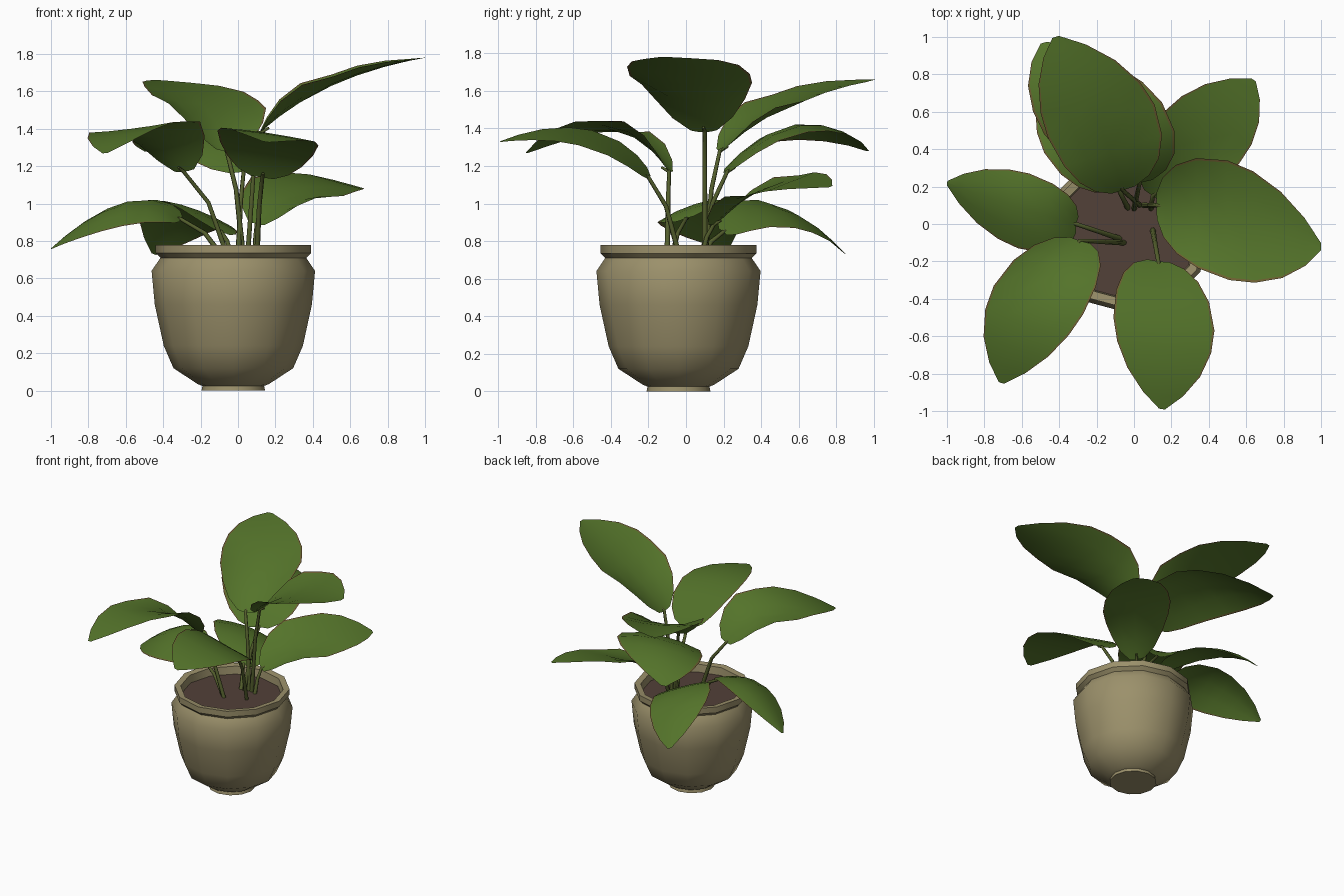
import bpy, bmesh, math
from mathutils import Vector as V

if "Cube" in bpy.data.objects:
    bpy.data.objects.remove(bpy.data.objects["Cube"])


def mat(name, c):
    m = bpy.data.materials.new(name)
    m.diffuse_color = (*c, 1)
    m.use_nodes = True
    m.node_tree.nodes["Principled BSDF"].inputs["Base Color"].default_value = m.diffuse_color
    return m


POT = mat("clay_beige", (0.33, 0.282, 0.147))
SOIL = mat("soil_brown", (0.085, 0.052, 0.04))
LEAF = mat("leaf_green", (0.088, 0.172, 0.023))
EDGE = mat("leaf_edge_brown", (0.15, 0.11, 0.03))
STEM = mat("stem_green", (0.085, 0.11, 0.025))


def finish(name, bm, mats, angle=None):
    me = bpy.data.meshes.new(name)
    bm.to_mesh(me)
    bm.free()
    ob = bpy.data.objects.new(name, me)
    bpy.context.collection.objects.link(ob)
    for m in mats:
        me.materials.append(m)
    if angle:
        bpy.ops.object.select_all(action='DESELECT')
        ob.select_set(True)
        bpy.context.view_layer.objects.active = ob
        bpy.ops.object.shade_smooth_by_angle(angle=math.radians(angle))
    return ob


def lathe(name, profile, sides, mats, caps, angle=None):
    """Turn (radius, z) points around the pot axis."""
    bm = bmesh.new()
    rings = []
    for r, z in profile:
        rings.append([bm.verts.new((-0.025 + r * math.cos(2 * math.pi * i / sides),
                                    -0.04 + r * math.sin(2 * math.pi * i / sides), z))
                      for i in range(sides)])
    for a, b in zip(rings, rings[1:]):
        for i in range(sides):
            j = (i + 1) % sides
            bm.faces.new((a[i], a[j], b[j], b[i]))
    if 'b' in caps:
        bm.faces.new(rings[0][::-1])
    if 't' in caps:
        bm.faces.new(rings[-1])
    return finish(name, bm, mats, angle)


# pot with foot, belly, neck and rim
lathe("pot", [(0.17, 0), (0.165, 0.025), (0.19, 0.035), (0.32, 0.12), (0.372, 0.24),
              (0.42, 0.46), (0.437, 0.64), (0.39, 0.71), (0.40, 0.72), (0.415, 0.735),
              (0.415, 0.78), (0.37, 0.775), (0.36, 0.68)], 12, [POT], 'b', 42)
lathe("soil", [(0.30, 0.70), (0.365, 0.715)], 12, [SOIL], 't')


# leaf blade outline: (position along the midrib, half width)
OUTLINE = [(0, 0.22), (0.05, 0.5), (0.15, 0.74), (0.3, 0.92), (0.5, 1.0),
           (0.65, 0.93), (0.8, 0.72), (0.92, 0.4), (1, 0.06)]
ACROSS = [-1, -0.96, -0.5, 0, 0.5, 0.96, 1]


def leaf(name, base, mid, tip, left, right):
    base, mid, tip = V(base), V(mid), V(tip)
    dl, dr = V(left) - mid, V(right) - mid
    roll, cup = (dr.z - dl.z) / 2, (dr.z + dl.z) / 2
    bm = bmesh.new()
    rows = []
    for t, w in OUTLINE:
        c = (base * (2 * t - 1) * (t - 1) + mid * 4 * t * (1 - t) + tip * t * (2 * t - 1))
        # side lobes lift near the stalk
        fold = cup + max(0, 0.5 - t) * 0.3 if cup > 0 else cup
        row = []
        for u in ACROSS:
            s = u * w
            p = c + (dr * s if s > 0 else dl * -s)
            p.z = c.z + roll * s + fold * s * s
            row.append(bm.verts.new(p))
        rows.append(row)
    for a, b in zip(rows, rows[1:]):
        for i in range(len(ACROSS) - 1):
            f = bm.faces.new((a[i], a[i + 1], b[i + 1], b[i]))
            f.material_index = 1 if i in (0, len(ACROSS) - 2) else 0
    finish(name, bm, [LEAF, EDGE], 60)


def stem(name, root, base, mid):
    """Tapered stalk, running on a little under the blade."""
    root, base, mid = V(root), V(base), V(mid)
    bend = V((root.x * 0.55 + base.x * 0.45, root.y * 0.55 + base.y * 0.45,
              root.z * 0.35 + base.z * 0.65))
    end = base.lerp(mid, 0.12) + V((0, 0, -0.005))
    cu = bpy.data.curves.new(name, 'CURVE')
    cu.dimensions = '3D'
    cu.bevel_depth = 0.014
    cu.bevel_resolution = 1
    cu.use_fill_caps = True
    sp = cu.splines.new('POLY')
    pts = [(root, 1.1), (bend, 0.9), (base, 0.8), (end, 0.5)]
    sp.points.add(len(pts) - 1)
    for p, (co, r) in zip(sp.points, pts):
        p.co = (*co, 1)
        p.radius = r
    cu.materials.append(STEM)
    ob = bpy.data.objects.new(name, cu)
    bpy.context.collection.objects.link(ob)


def plant_leaf(name, root, base, mid, tip, left, right):
    leaf(name + "_leaf", base, mid, tip, left, right)
    stem(name + "_stem", root, base, mid)


# eight leaves; left and right are seen looking from base to tip
plant_leaf("upper_right", (0.05, 0.1, 0.7), (0.12, 0.1, 1.38), (0.5, 0.04, 1.63),
           (1.0, -0.12, 1.78), (0.5, 0.34, 1.69), (0.51, -0.30, 1.68))
plant_leaf("upper_back", (0.03, 0.1, 0.7), (-0.06, 0.18, 1.28), (-0.19, 0.54, 1.53),
           (-0.42, 1.0, 1.66), (-0.46, 0.46, 1.58), (0.11, 0.64, 1.55))
plant_leaf("middle_back", (0.0, 0.08, 0.7), (0.03, 0.22, 1.17), (-0.16, 0.58, 1.42),
           (-0.48, 0.97, 1.28), (-0.48, 0.48, 1.33), (0.15, 0.65, 1.38))
plant_leaf("low_back_right", (0.09, 0.08, 0.7), (0.1, 0.15, 0.89), (0.37, 0.45, 1.09),
           (0.64, 0.77, 1.09), (0.16, 0.6, 1.15), (0.56, 0.32, 1.04))
plant_leaf("low_left", (-0.07, -0.08, 0.7), (-0.31, 0.0, 0.92), (-0.62, 0.09, 0.99),
           (-1.0, 0.22, 0.76), (-0.62, -0.13, 0.88), (-0.56, 0.27, 1.01))
plant_leaf("low_back", (-0.03, 0.08, 0.7), (-0.09, 0.2, 0.85), (-0.29, 0.5, 0.97),
           (-0.45, 0.85, 0.73), (-0.48, 0.38, 1.02), (-0.09, 0.58, 0.87))
plant_leaf("front_left", (-0.05, -0.1, 0.7), (-0.29, -0.09, 1.17), (-0.52, -0.42, 1.4),
           (-0.71, -0.85, 1.27), (-0.27, -0.48, 1.44), (-0.75, -0.33, 1.38))
plant_leaf("front", (0.1, -0.03, 0.7), (0.13, -0.2, 1.14), (0.16, -0.55, 1.36),
           (0.15, -0.99, 1.33), (0.43, -0.57, 1.31), (-0.11, -0.5, 1.39))
